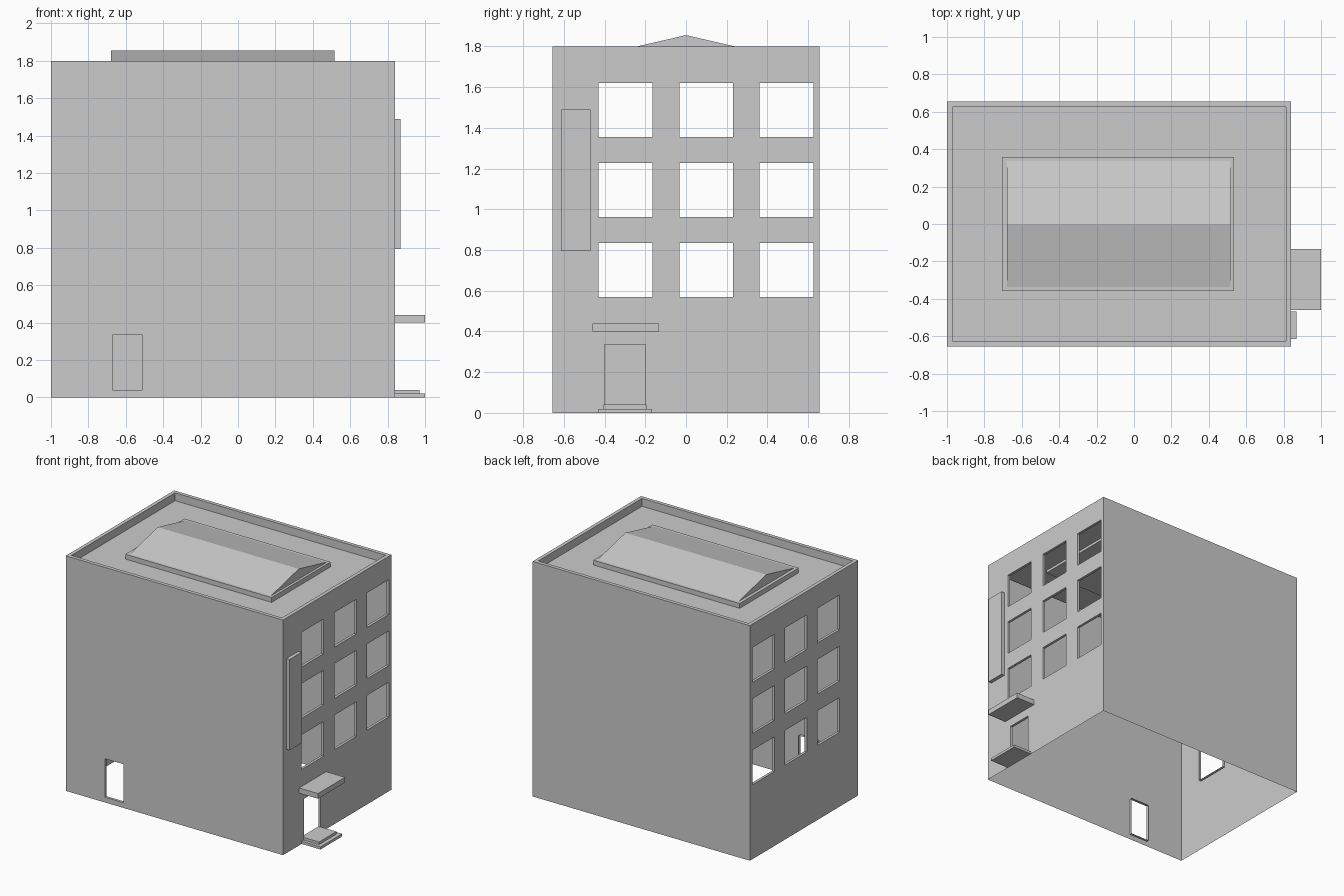
import bpy, bmesh

if "Cube" in bpy.data.objects:
    bpy.data.objects.remove(bpy.data.objects["Cube"])

X0, X1, Y, H = -1.0, 0.84, 0.655, 1.8
REVEAL = 0.02


def finish(bm, name):
    bmesh.ops.remove_doubles(bm, verts=bm.verts[:], dist=1e-5)
    bmesh.ops.recalc_face_normals(bm, faces=bm.faces[:])
    mesh = bpy.data.meshes.new(name)
    bm.to_mesh(mesh)
    bm.free()
    obj = bpy.data.objects.new(name, mesh)
    bpy.context.collection.objects.link(obj)
    return obj


def box(name, x, y, z):
    bm = bmesh.new()
    bmesh.ops.create_cube(bm, size=1)
    for v in bm.verts:
        v.co = [(a + b) / 2 + c * (b - a) for c, (a, b) in zip(v.co, (x, y, z))]
    return finish(bm, name)


def wall(bm, place, u_range, holes):
    """Thin wall with rectangular holes (u0, u1, v0, v1) and inward reveals."""
    us = sorted({*u_range, *(u for h in holes for u in h[:2])})
    vs = sorted({0, H, *(v for h in holes for v in h[2:])})

    def quad(pts):
        bm.faces.new([bm.verts.new(place(*p)) for p in pts])

    for u0, u1 in zip(us, us[1:]):
        for v0, v1 in zip(vs, vs[1:]):
            cu, cv = (u0 + u1) / 2, (v0 + v1) / 2
            if not any(a < cu < b and c < cv < d for a, b, c, d in holes):
                quad([(u0, v0, 0), (u1, v0, 0), (u1, v1, 0), (u0, v1, 0)])
    for a, b, c, d in holes:
        ring = [(a, c), (b, c), (b, d), (a, d)]
        for p, q in zip(ring, ring[1:] + ring[:1]):
            quad([(*p, 0), (*q, 0), (*q, REVEAL), (*p, REVEAL)])


# Building shell: open underneath, windows on both ends, two doorways
windows = [(y, y + 0.265, z, z + 0.265)
           for y in (-0.43, -0.033, 0.36) for z in (0.57, 0.963, 1.355)]
shell = bmesh.new()
wall(shell, lambda u, v, d: (X1 - d, u, v), (-Y, Y), windows + [(-0.4, -0.2, 0.04, 0.335)])
wall(shell, lambda u, v, d: (X0 + d, u, v), (-Y, Y), windows)
wall(shell, lambda u, v, d: (u, -Y + d, v), (X0, X1), [(-0.67, -0.51, 0.04, 0.335)])
wall(shell, lambda u, v, d: (u, Y - d, v), (X0, X1), [])

# Parapet rim and sunken roof
roof = shell.faces.new([shell.verts.new((x, y, H)) for x, y in
                        ((X0, -Y), (X1, -Y), (X1, Y), (X0, Y))])
roof.normal_update()
bmesh.ops.inset_region(shell, faces=[roof], thickness=0.04, use_boundary=True)
ext = bmesh.ops.extrude_face_region(shell, geom=[roof])["geom"]
for v in (g for g in ext if isinstance(g, bmesh.types.BMVert)):
    v.co.z = 1.74
if roof.is_valid:
    shell.faces.remove(roof)
finish(shell, "building_shell")

# Skylight: low curb with a gabled top
box("skylight_curb", (-0.705, 0.535), (-0.357, 0.357), (1.72, 1.777))
gable = bmesh.new()
end = gable.faces.new([gable.verts.new((-0.68, y, z)) for y, z in
                       ((-0.337, 1.777), (0.337, 1.777), (0, 1.855))])
ext = bmesh.ops.extrude_face_region(gable, geom=[end])["geom"]
for v in (g for g in ext if isinstance(g, bmesh.types.BMVert)):
    v.co.x = 0.515
finish(gable, "skylight_gable")

# Entrance details on the right side
box("entrance_canopy", (X1, 1.0), (-0.46, -0.133), (0.4, 0.44))
box("upper_step", (X1, 0.97), (-0.405, -0.195), (0.02, 0.04))
box("lower_step", (X1, 1.0), (-0.43, -0.167), (0, 0.02))
box("wall_panel", (X1, 0.868), (-0.615, -0.468), (0.795, 1.49))
